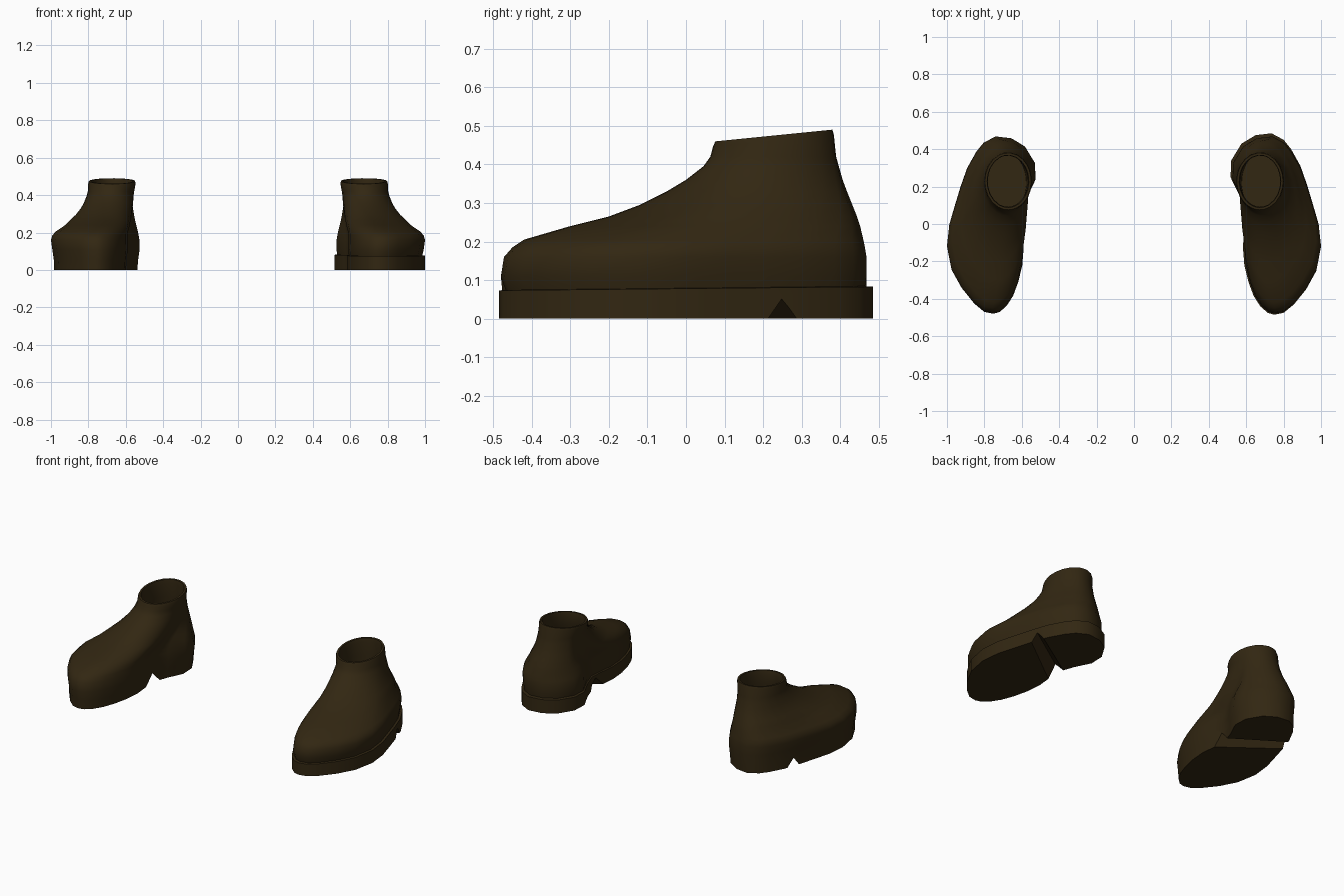
import bpy, bmesh, math

if "Cube" in bpy.data.objects:
    bpy.data.objects.remove(bpy.data.objects["Cube"])

leather = bpy.data.materials.new("dark brown leather")
leather.diffuse_color = (0.032, 0.020, 0.006, 1)
leather.use_nodes = True
leather.node_tree.nodes["Principled BSDF"].inputs["Base Color"].default_value = leather.diffuse_color

# Footprint outline of the +x boot, counter-clockwise from the toe
FOOT = [(.75, -.485), (.80, -.475), (.855, -.43), (.92, -.35), (.975, -.25), (1.0, -.12),
        (.987, 0), (.955, .11), (.925, .21), (.89, .31), (.84, .40), (.80, .45), (.735, .485),
        (.65, .475), (.575, .43), (.52, .34), (.516, .25), (.565, .15), (.597, .06), (.592, -.02),
        (.582, -.12), (.59, -.22), (.612, -.31), (.64, -.385), (.675, -.44), (.715, -.475)]
CX, HX, HY = .758, .242, .485
UNIT = [((x - CX) / HX, y / HY) for x, y in FOOT]

# Upper levels: z, front y, back y, inner x, outer x, blend from footprint to ellipse
UPPER = [(.11, -.48, .468, .526, .993, 0), (.16, -.472, .468, .527, 1.0, 0),
         (.185, -.45, .464, .530, .993, .04), (.205, -.42, .46, .533, .975, .10),
         (.24, -.30, .452, .538, .925, .28), (.265, -.20, .444, .542, .90, .42),
         (.295, -.12, .432, .546, .87, .55), (.33, -.05, .418, .550, .842, .70),
         (.36, 0, .407, .553, .825, .82), (.395, .045, .397, .555, .81, .92),
         (.42, .063, .390, .555, .803, 1)]
# Rim and hollow inside
RIM = [(.462, .070, .384, .547, .801, 1), (.475, .076, .380, .550, .797, 1),
       (.475, .088, .368, .562, .785, 1), (.45, .092, .366, .567, .782, 1),
       (.38, .085, .372, .570, .785, 1), (.28, .06, .38, .575, .80, 1)]


def ring(level, side):
    z, front, back, inner, outer, t = level
    pts = []
    for u, v in UNIT:
        r = math.hypot(u, v)
        a, b = u + (u / r - u) * t, v + (v / r - v) * t
        x = (inner + outer) / 2 + a * (outer - inner) / 2
        y = (front + back) / 2 + b * (back - front) / 2
        # collar is higher at the back, sole line rises slightly
        tilt = .1 * (y - .228) if z > .44 else (.01 * y if .06 < z < .1 else 0)
        pts.append((side * x, y, z + tilt))
    return pts


def loft(name, levels, side):
    bm = bmesh.new()
    rings = [[bm.verts.new(p) for p in ring(l, side)] for l in levels]
    n = len(UNIT)
    for a, b in zip(rings, rings[1:]):
        for i in range(n):
            j = (i + 1) % n
            bm.faces.new((a[i], a[j], b[j], b[i]))
    bm.faces.new(rings[0])
    bm.faces.new(rings[-1])
    bmesh.ops.recalc_face_normals(bm, faces=bm.faces)
    return finish(name, bm)


def finish(name, bm):
    me = bpy.data.meshes.new(name)
    bm.to_mesh(me)
    bm.free()
    ob = bpy.data.objects.new(name, me)
    bpy.context.collection.objects.link(ob)
    me.materials.append(leather)
    return ob


def cut_arch(ob, side):
    # Slanted triangular groove in front of the heel
    bm = bmesh.new()
    ends = []
    for x, y, w, h in ((.45, -.075, .07, .068), (1.05, .345, .04, .046)):
        k = 1.4
        ends.append([bm.verts.new((side * x, y + dy, z)) for dy, z in
                     ((-w * k, -h * (k - 1)), (w * k, -h * (k - 1)), (0, h))])
    a, b = ends
    for i in range(3):
        j = (i + 1) % 3
        bm.faces.new((a[i], a[j], b[j], b[i]))
    bm.faces.new(a)
    bm.faces.new(b)
    bmesh.ops.recalc_face_normals(bm, faces=bm.faces)
    cutter = finish("arch_cutter", bm)
    cutter.hide_render = True
    mod = ob.modifiers.new("arch", "BOOLEAN")
    mod.operation, mod.solver, mod.object = "DIFFERENCE", "EXACT", cutter
    bpy.context.view_layer.objects.active = ob
    bpy.ops.object.modifier_apply(modifier="arch")
    bpy.data.objects.remove(cutter)


def smooth(ob, angle):
    bpy.ops.object.select_all(action="DESELECT")
    ob.select_set(True)
    bpy.context.view_layer.objects.active = ob
    bpy.ops.object.shade_smooth_by_angle(angle=math.radians(angle))


# Boot with a separate projecting sole
upper = loft("right_boot_upper", [(.07, -.465, .463, .532, .983, 0)] + UPPER + RIM, 1)
sole = loft("right_boot_sole", [(0, -.485, .485, .516, 1, 0), (.078, -.485, .485, .516, 1, 0),
                                (.08, -.46, .46, .54, .975, 0)], 1)
cut_arch(sole, 1)

# Boot whose sole is flush with the upper
plain = loft("left_boot", [(0, -.472, .464, .538, .983, 0), (.055, -.475, .467, .534, .985, 0)]
             + UPPER + RIM, -1)
cut_arch(plain, -1)

for ob in (upper, sole, plain):
    smooth(ob, 50)
